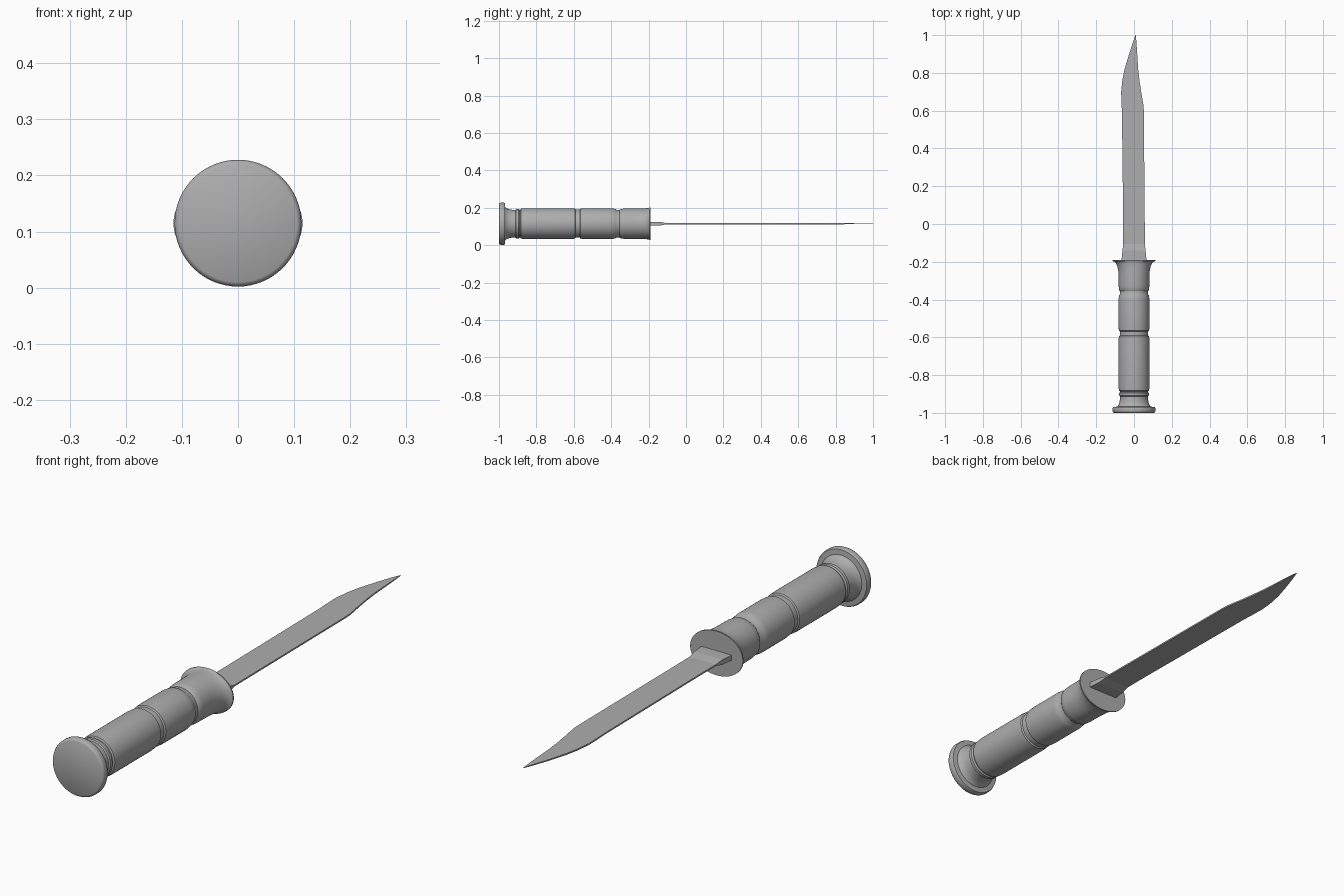
import bpy, bmesh, math

CZ = 0.115   # height of the knife's long axis
SEG = 64

steel = bpy.data.materials.new("plain grey")
steel.diffuse_color = (0.42, 0.42, 0.42, 1)


def finish(name, bm, angle=35):
    bmesh.ops.recalc_face_normals(bm, faces=bm.faces)
    me = bpy.data.meshes.new(name)
    bm.to_mesh(me)
    bm.free()
    ob = bpy.data.objects.new(name, me)
    bpy.context.collection.objects.link(ob)
    me.materials.append(steel)
    bpy.ops.object.select_all(action='DESELECT')
    ob.select_set(True)
    bpy.context.view_layer.objects.active = ob
    bpy.ops.object.shade_smooth_by_angle(angle=math.radians(angle))
    return ob


def skin(name, rings, angle=35):
    """Bridge a list of equal-length point rings and cap both ends."""
    bm = bmesh.new()
    loops = [[bm.verts.new(p) for p in ring] for ring in rings]
    n = len(loops[0])
    for a, b in zip(loops, loops[1:]):
        for i in range(n):
            j = (i + 1) % n
            bm.faces.new((a[i], a[j], b[j], b[i]))
    bm.faces.new(loops[0])
    bm.faces.new(loops[-1])
    return finish(name, bm, angle)


def lathe(name, profile):
    """Profile rows: y, x radius, z radius."""
    rings = []
    for y, rx, rz in profile:
        rings.append([(rx * math.cos(2 * math.pi * i / SEG), y,
                       CZ + rz * math.sin(2 * math.pi * i / SEG)) for i in range(SEG)])
    return skin(name, rings)


def round_profile(rows):
    return [(y, r, r) for y, r in rows]


# Pommel with rounded rim and waisted neck
lathe("pommel", round_profile([
    (-1.0, 0.105), (-0.997, 0.110), (-0.991, 0.113), (-0.975, 0.113),
    (-0.969, 0.110), (-0.967, 0.090), (-0.958, 0.082), (-0.945, 0.077),
    (-0.925, 0.074), (-0.912, 0.074), (-0.908, 0.079), (-0.895, 0.079),
    (-0.890, 0.074), (-0.88, 0.074)]))

# Grip sections, separated by narrow grooves
lathe("grip_rear", round_profile([
    (-0.886, 0.074), (-0.882, 0.080), (-0.86, 0.082), (-0.62, 0.082),
    (-0.594, 0.080), (-0.590, 0.075), (-0.57, 0.075)]))
lathe("grip_middle", round_profile([
    (-0.575, 0.075), (-0.568, 0.075), (-0.564, 0.080), (-0.54, 0.082),
    (-0.40, 0.082), (-0.378, 0.079), (-0.370, 0.074), (-0.35, 0.074)]))

# Guard: widens sideways into a thin oval plate
lathe("guard", [
    (-0.356, 0.074, 0.074), (-0.350, 0.079, 0.078), (-0.33, 0.081, 0.081),
    (-0.28, 0.081, 0.082), (-0.25, 0.083, 0.082), (-0.225, 0.088, 0.082),
    (-0.208, 0.096, 0.083), (-0.200, 0.104, 0.084), (-0.195, 0.115, 0.087),
    (-0.190, 0.115, 0.087)])

# Blade: rows of y, left x, right x, half thickness
blade = [(-0.20, -0.067, 0.067, 0.010), (-0.14, -0.061, 0.061, 0.010),
         (-0.105, -0.057, 0.058, 0.003), (0.0, -0.057, 0.057, 0.003),
         (0.60, -0.064, 0.052, 0.003), (0.63, -0.066, 0.050, 0.003),
         (0.70, -0.068, 0.038, 0.003), (0.76, -0.062, 0.029, 0.003),
         (0.82, -0.050, 0.022, 0.003), (0.90, -0.026, 0.017, 0.0025),
         (0.96, -0.006, 0.013, 0.002), (1.0, 0.008, 0.010, 0.0008)]
skin("blade", [[(l, y, CZ - t), (r, y, CZ - t), (r, y, CZ + t), (l, y, CZ + t)]
               for y, l, r, t in blade], angle=8)
